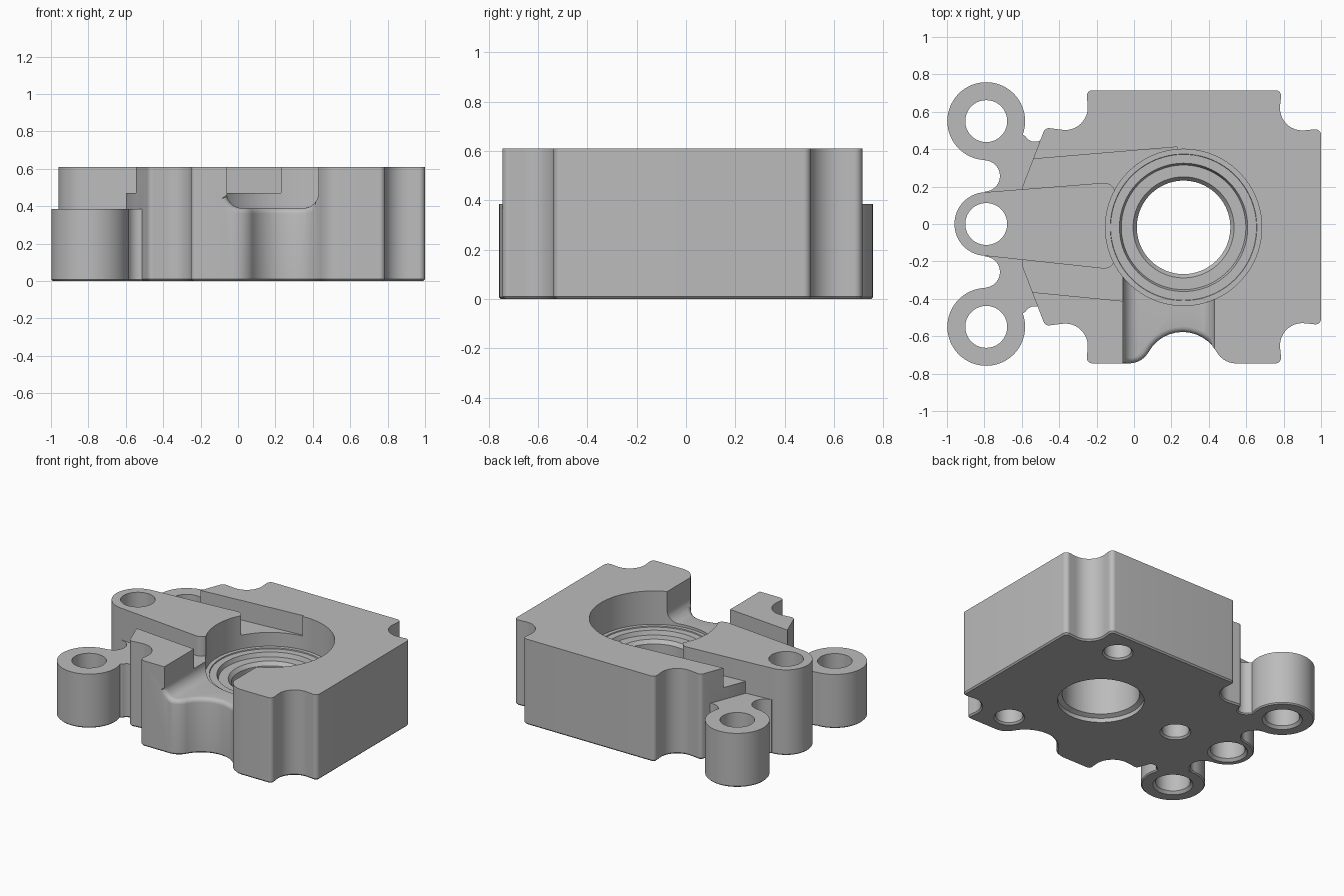
import bpy, bmesh
from math import sin, cos, tan, radians, pi, atan2
from mathutils import Vector

cube = bpy.data.objects.get("Cube")
if cube:
    bpy.data.objects.remove(cube, do_unlink=True)

GREY = bpy.data.materials.new("machined grey")
GREY.use_nodes = True
GREY.diffuse_color = (0.5, 0.5, 0.5, 1)
GREY.node_tree.nodes["Principled BSDF"].inputs["Base Color"].default_value = (0.5, 0.5, 0.5, 1)


def arc(cx, cy, r, a0, a1):
    n = max(3, int(abs(a1 - a0) / 6))
    angles = [radians(a0 + (a1 - a0) * i / n) for i in range(n + 1)]
    return [(cx + r * cos(a), cy + r * sin(a)) for a in angles]


def rounded(corners):
    """Polygon of (x, y, radius) corners with each corner filleted."""
    out = []
    for i, (x, y, r) in enumerate(corners):
        p = Vector((x, y))
        if not r:
            out.append((x, y))
            continue
        a = (Vector(corners[i - 1][:2]) - p).normalized()
        b = (Vector(corners[(i + 1) % len(corners)][:2]) - p).normalized()
        half = a.angle(b) / 2
        c = p + (a + b).normalized() * (r / sin(half))
        s, e = p + a * (r / tan(half)) - c, p + b * (r / tan(half)) - c
        a0 = atan2(s.y, s.x)
        turn = (atan2(e.y, e.x) - a0 + pi) % (2 * pi) - pi
        out += [(c.x + r * cos(a0 + turn * k / 12), c.y + r * sin(a0 + turn * k / 12))
                for k in range(13)]
    return out


def finish(name, bm):
    bmesh.ops.remove_doubles(bm, verts=bm.verts, dist=0.0005)
    bmesh.ops.recalc_face_normals(bm, faces=bm.faces)
    mesh = bpy.data.meshes.new(name)
    bm.to_mesh(mesh)
    bm.free()
    mesh.materials.append(GREY)
    obj = bpy.data.objects.new(name, mesh)
    bpy.context.collection.objects.link(obj)
    return obj


def prism(name, outline, z0, z1, chamfer=0):
    """Upright prism; the chamfer breaks its bottom edge."""
    bm = bmesh.new()
    face = bm.faces.new([bm.verts.new((x, y, z0)) for x, y in outline])
    bmesh.ops.remove_doubles(bm, verts=bm.verts, dist=0.002)
    face = bm.faces[:][0]
    top = bmesh.ops.extrude_face_region(bm, geom=[face], use_keep_orig=True)["geom"]
    for v in top:
        if isinstance(v, bmesh.types.BMVert):
            v.co.z = z1
    bmesh.ops.recalc_face_normals(bm, faces=bm.faces)
    if chamfer:
        low = [e for e in bm.edges if all(abs(v.co.z - z0) < 1e-5 for v in e.verts)]
        bmesh.ops.bevel(bm, geom=low, offset=chamfer, segments=1, affect='EDGES')
    return finish(name, bm)


def turned(name, profile, cx, cy, n=64):
    """Solid of revolution from (radius, z) pairs."""
    bm = bmesh.new()
    rings = [[bm.verts.new((cx + r * cos(2 * pi * i / n), cy + r * sin(2 * pi * i / n), z))
              for i in range(n)] for r, z in profile]
    for lo, hi in zip(rings, rings[1:]):
        for i in range(n):
            j = (i + 1) % n
            bm.faces.new((lo[i], lo[j], hi[j], hi[i]))
    bm.faces.new(rings[0])
    bm.faces.new(rings[-1])
    return finish(name, bm)


def cut(obj, cutters):
    bpy.context.view_layer.objects.active = obj
    for c in cutters:
        mod = obj.modifiers.new("cut", 'BOOLEAN')
        mod.operation, mod.solver, mod.object = 'DIFFERENCE', 'EXACT', c
        bpy.ops.object.modifier_apply(modifier=mod.name)


# Main housing: scalloped corners, front scallop, tapered left side
AXIS = -0.03
back_left = [(-0.255, 0.715, 0.03), (-0.235, 0.485, 0.12), (-0.475, 0.515, 0.03), (-0.6, 0.19, 0)]
back_right = [(1.0, 0.51, 0.03), (0.765, 0.485, 0.12), (0.79, 0.715, 0.03)]
mirror = lambda pts: [(x, AXIS - y, r) for x, y, r in reversed(pts)]
front_scallop = [(0.043, -0.745, 0.119), (0.26, -0.37, 0.208), (0.477, -0.745, 0.119)]
housing = prism("housing", rounded(back_right + back_left + mirror(back_left)
                                   + front_scallop + mirror(back_right)), 0, 0.61, 0.01)

# Low flange carrying the three lugs
half = ([(-0.43, 0.48)] + arc(-0.53, 0.5, 0.06, -10, -150)
        + arc(-0.79, 0.55, 0.208, -20, 270) + arc(-0.8, 0.257, 0.083, 88, -88)
        + arc(-0.79, 0, 0.17, 92, 180))
flange = prism("lug_flange", half + [(x, -y) for x, y in reversed(half[:-1])], 0, 0.385, 0.008)

# Raised tapered arm over the middle lug
lug_end = [(x, y, 0) for x, y in arc(-0.79, 0, 0.17, 93, 267)]
arm = prism("raised_arm", rounded(lug_end + [(-0.1, -0.245, 0.06), (-0.1, 0.225, 0.06)]), 0.1, 0.61)

# Cutters: stepped bore, side pocket, front notch, lug holes, blind holes
CX, CY = 0.265, -0.018
bore = turned("bore_cutter", [(0.28, -0.1), (0.28, 0.03), (0.25, 0.045), (0.25, 0.31), (0.27, 0.335),
                              (0.333, 0.335), (0.343, 0.365), (0.39, 0.365), (0.392, 0.372),
                              (0.418, 0.372), (0.418, 0.8)], CX, CY, 96)
pocket = prism("pocket_cutter", [(-1.1, 0.30), (0.23, 0.412), (0.23, -0.44), (-1.1, -0.31)], 0.47, 0.8)
notch = prism("notch_cutter", rounded([(-0.06, 0.39, 0.08), (0.43, 0.39, 0.08),
                                       (0.43, 0.8, 0), (-0.06, 0.8, 0)]), 0.2, 1.0)
for v in notch.data.vertices:
    x, up, along = v.co
    v.co = (x, -along, up)
notch.data.flip_normals()
bm = bmesh.new()
bm.from_mesh(notch.data)
bmesh.ops.recalc_face_normals(bm, faces=bm.faces)
bm.to_mesh(notch.data)
bm.free()

lug_holes = [turned("lug_hole_cutter", [(0.13, -0.1), (0.13, 0), (0.112, 0.018), (0.112, 0.8)], -0.79, y)
             for y in (0.55, 0, -0.55)]
blind_holes = [turned("blind_hole_cutter", [(0.1, -0.1), (0.1, 0), (0.088, 0.012), (0.088, 0.2)],
                      CX + 0.63 * cos(radians(a)), CY + 0.63 * sin(radians(a)), 48)
               for a in (60, 180, 300)]

cut(housing, [pocket, notch, bore] + blind_holes)
cut(flange, lug_holes + [blind_holes[1]])
cut(arm, [bore, lug_holes[1], blind_holes[1]])
for c in [bore, pocket, notch] + lug_holes + blind_holes:
    bpy.data.objects.remove(c, do_unlink=True)

# Rounded front lip of the notch
bm = bmesh.new()
bm.from_mesh(housing.data)
bmesh.ops.remove_doubles(bm, verts=bm.verts, dist=0.0005)
lip = [e for e in bm.edges if len(e.link_faces) == 2 and e.calc_face_angle() > 1
       and all(0.385 < v.co.z < 0.46 and v.co.y < -0.5 and -0.07 < v.co.x < 0.44 for v in e.verts)]
bmesh.ops.bevel(bm, geom=lip, offset=0.03, segments=4, profile=0.5, affect='EDGES')
bm.to_mesh(housing.data)
bm.free()

# Smooth curved walls, keep machined edges crisp
for obj in (housing, flange, arm):
    bpy.ops.object.select_all(action='DESELECT')
    obj.select_set(True)
    bpy.context.view_layer.objects.active = obj
    bpy.ops.object.shade_smooth_by_angle(angle=radians(30))
